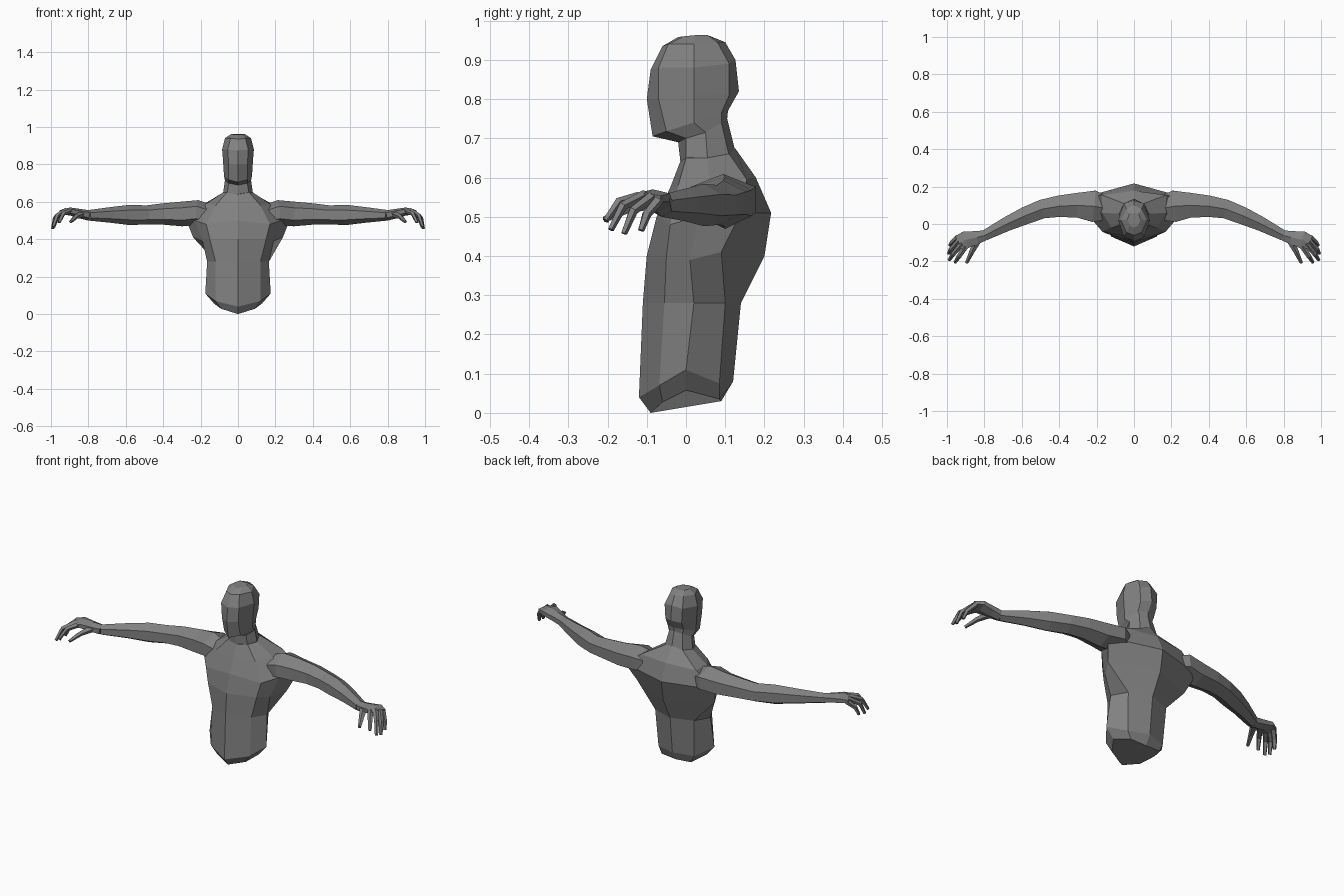
import bpy, bmesh, math
from mathutils import Vector

grey = bpy.data.materials.new("clay_grey")
grey.diffuse_color = (0.22, 0.22, 0.22, 1)


def loft(name, rings, mirror=False):
    """Skin a list of equal-length closed rings and cap both ends."""
    bm = bmesh.new()
    vr = [[bm.verts.new(p) for p in r] for r in rings]
    n = len(vr[0])
    for a, b in zip(vr, vr[1:]):
        for i in range(n):
            j = (i + 1) % n
            bm.faces.new((a[i], a[j], b[j], b[i]))
    bm.faces.new(vr[0][::-1])
    bm.faces.new(vr[-1])
    bmesh.ops.recalc_face_normals(bm, faces=bm.faces)
    me = bpy.data.meshes.new(name)
    bm.to_mesh(me)
    bm.free()
    me.materials.append(grey)
    ob = bpy.data.objects.new(name, me)
    bpy.context.collection.objects.link(ob)
    if mirror:
        ob.modifiers.new("mirror", 'MIRROR')
    return ob


def body_ring(front, front_side, side, back_side, back):
    """Eight-point ring from a half section; front and back are (y, z)."""
    half = [front_side, side, back_side]
    return ([(0, *front)] + half + [(0, *back)]
            + [(-x, y, z) for x, y, z in reversed(half)])


def limb(name, sections, sides=6):
    """Tube through (x, y, z, half_width, half_height) sections, mirrored."""
    pts = [Vector(s[:3]) for s in sections]
    rings = []
    for i, s in enumerate(sections):
        d = (pts[min(i + 1, len(pts) - 1)] - pts[max(i - 1, 0)]).normalized()
        side = d.cross(Vector((0, 0, 1))).normalized()
        up = side.cross(d)
        ring = []
        for k in range(sides):
            a = math.pi / 2 + 2 * math.pi * k / sides
            ring.append(pts[i] + side * (math.cos(a) * s[3] * 1.1) + up * (math.sin(a) * s[4]))
        rings.append(ring)
    return loft(name, rings, True)


# Torso, from the waist stump to the base of the neck
torso = [
    ((-.09, .0), (.09, -.06, .028), (.13, 0, .058), (.09, .085, .035), (.09, .03)),
    ((-.12, .04), (.12, -.068, .07), (.175, 0, .11), (.11, .085, .075), (.12, .08)),
    ((-.11, .28), (.12, -.055, .28), (.165, .02, .28), (.12, .10, .28), (.14, .28)),
    ((-.10, .40), (.15, -.05, .40), (.19, .01, .39), (.24, .09, .41), (.20, .40)),
    ((-.075, .50), (.17, -.04, .48), (.23, .03, .50), (.28, .14, .51), (.217, .51)),
    ((-.04, .575), (.12, -.02, .58), (.17, .06, .59), (.17, .155, .595), (.178, .60)),
    ((-.015, .64), (.06, 0, .65), (.08, .055, .65), (.055, .11, .66), (.125, .675)),
]
loft("torso", [body_ring(*r) for r in torso])

# Neck and head
head = [
    ((-.012, .62), (.06, 0, .63), (.08, .055, .645), (.055, .11, .655), (.125, .67)),
    ((-.02, .69), (.05, 0, .70), (.07, .05, .715), (.04, .09, .74), (.105, .75)),
    ((-.085, .705), (.05, -.05, .718), (.075, .02, .74), (.05, .09, .765), (.107, .77)),
    ((-.10, .80), (.05, -.07, .80), (.08, .02, .82), (.05, .11, .81), (.135, .82)),
    ((-.09, .875), (.055, -.07, .88), (.085, .02, .88), (.055, .11, .89), (.126, .90)),
    ((-.06, .935), (.04, -.045, .94), (.07, .02, .94), (.04, .08, .945), (.10, .945)),
    ((-.02, .958), (.025, -.005, .96), (.035, .025, .963), (.025, .055, .963), (.06, .96)),
]
loft("head", [body_ring(*r) for r in head])

# Arms, shoulder to palm
limb("arm", [
    (.16, .085, .53, .07, .058),
    (.215, .095, .543, .088, .066),
    (.30, .10, .535, .070, .066),
    (.40, .095, .535, .060, .057),
    (.49, .08, .53, .053, .051),
    (.58, .045, .53, .049, .054),
    (.68, .0, .53, .040, .042),
    (.80, -.062, .528, .029, .028),
])
limb("palm", [
    (.80, -.062, .528, .029, .028),
    (.845, -.073, .537, .037, .025),
    (.90, -.085, .549, .048, .021),
    (.935, -.103, .545, .045, .016),
])

# Fingers and thumb: root, knuckle, tip
digits = {
    "index_finger": [(.90, -.12, .55), (.935, -.172, .537), (.957, -.205, .49)],
    "middle_finger": [(.92, -.105, .555), (.968, -.162, .527), (.988, -.192, .467)],
    "ring_finger": [(.935, -.088, .55), (.978, -.135, .515), (.991, -.158, .457)],
    "little_finger": [(.94, -.07, .543), (.973, -.10, .507), (.985, -.115, .465)],
    "thumb": [(.835, -.085, .535), (.868, -.15, .52), (.895, -.208, .493)],
}
for name, path in digits.items():
    radii = (.019, .013, .008) if name == "thumb" else (.014, .012, .008)
    limb(name, [(*p, r, r) for p, r in zip(path, radii)], 5)
